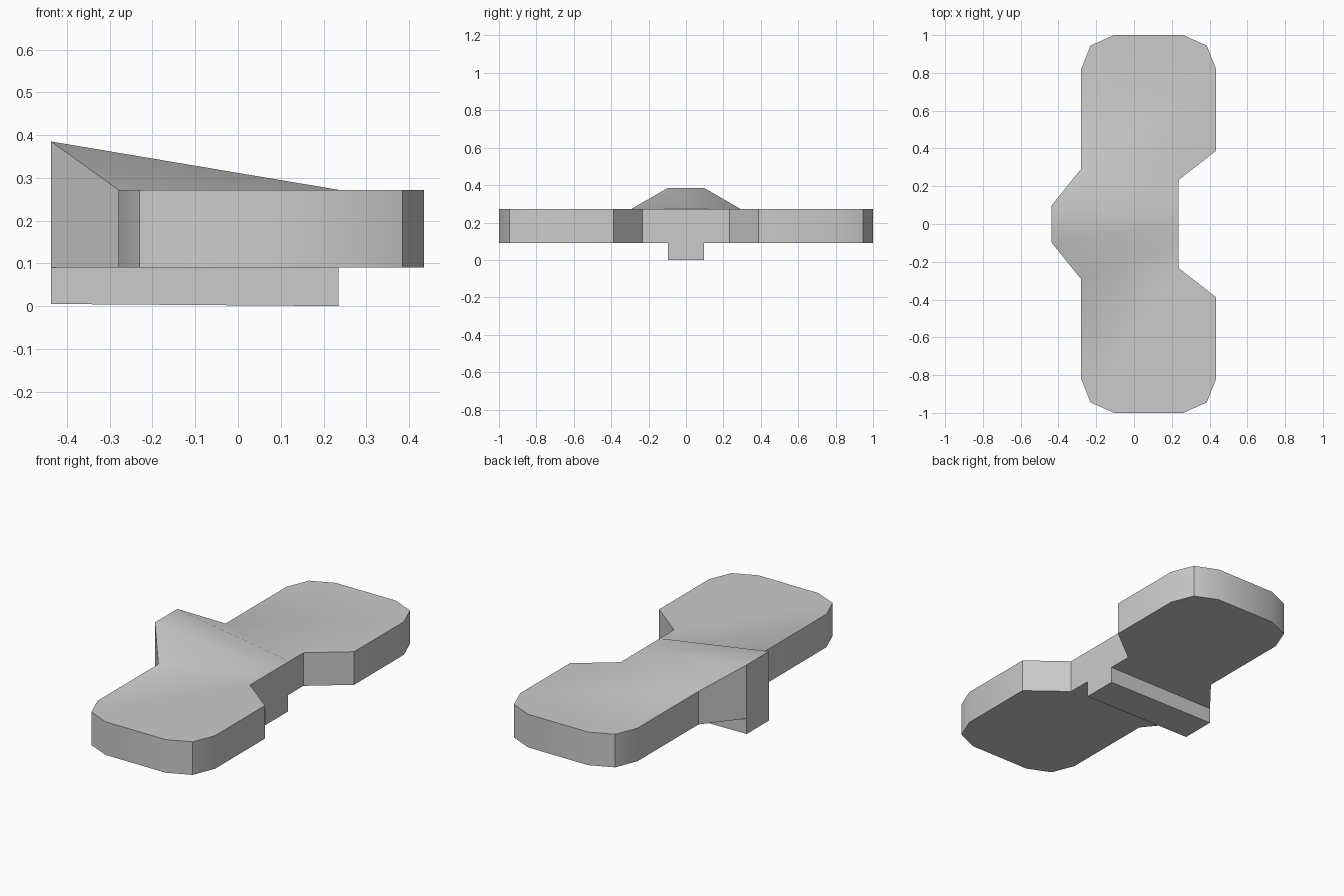
import bpy, bmesh, math

if "Cube" in bpy.data.objects:
    bpy.data.objects.remove(bpy.data.objects["Cube"])

BASE, DECK, PEAK = 0.09, 0.272, 0.385   # underside, plate top, ridge tip heights
BACK, FRONT = -0.437, 0.235             # x extent of the central rail

# Half outline (y >= 0), counter-clockwise from the waist to the pointed end
OUTLINE = [(FRONT, 0), (FRONT, 0.11), (FRONT, 0.232), (0.435, 0.388),
           (0.435, 0.82), (0.385, 0.945), (0.26, 1.0), (-0.105, 1.0),
           (-0.23, 0.945), (-0.28, 0.82), (-0.28, 0.292), (BACK, 0.097), (BACK, 0)]


def finish(name, bm):
    mesh = bpy.data.meshes.new(name)
    bm.to_mesh(mesh)
    bm.free()
    obj = bpy.data.objects.new(name, mesh)
    bpy.context.collection.objects.link(obj)
    return obj


# Winged plate with sloping ridge: model half, then mirror across y
bm = bmesh.new()
low = [bm.verts.new((x, y, BASE)) for x, y in OUTLINE]
top = [bm.verts.new((x, y, PEAK if x == BACK else DECK)) for x, y in OUTLINE]
for i in range(len(OUTLINE) - 1):
    bm.faces.new((low[i], low[i + 1], top[i + 1], top[i]))
bm.faces.new(low[::-1])
bm.faces.new(top[1:11])                            # flat wing top
bm.faces.new((top[1], top[10], top[11]))           # ridge flank
bm.faces.new((top[0], top[1], top[11], top[12]))   # ridge crest
plate = finish("winged_plate", bm)
mirror = plate.modifiers.new("mirror", 'MIRROR')
mirror.use_axis = (False, True, False)
bpy.context.view_layer.objects.active = plate
plate.select_set(True)
bpy.ops.object.shade_smooth_by_angle(angle=math.radians(30))

# Rail underneath, with a very slight slope along its length
bm = bmesh.new()
bmesh.ops.create_cube(bm, size=1)
for v in bm.verts:
    x = FRONT if v.co.x > 0 else BACK
    foot = 0.0 if x == FRONT else 0.005
    v.co = (x, math.copysign(0.097, v.co.y), BASE if v.co.z > 0 else foot)
finish("bottom_rail", bm)
